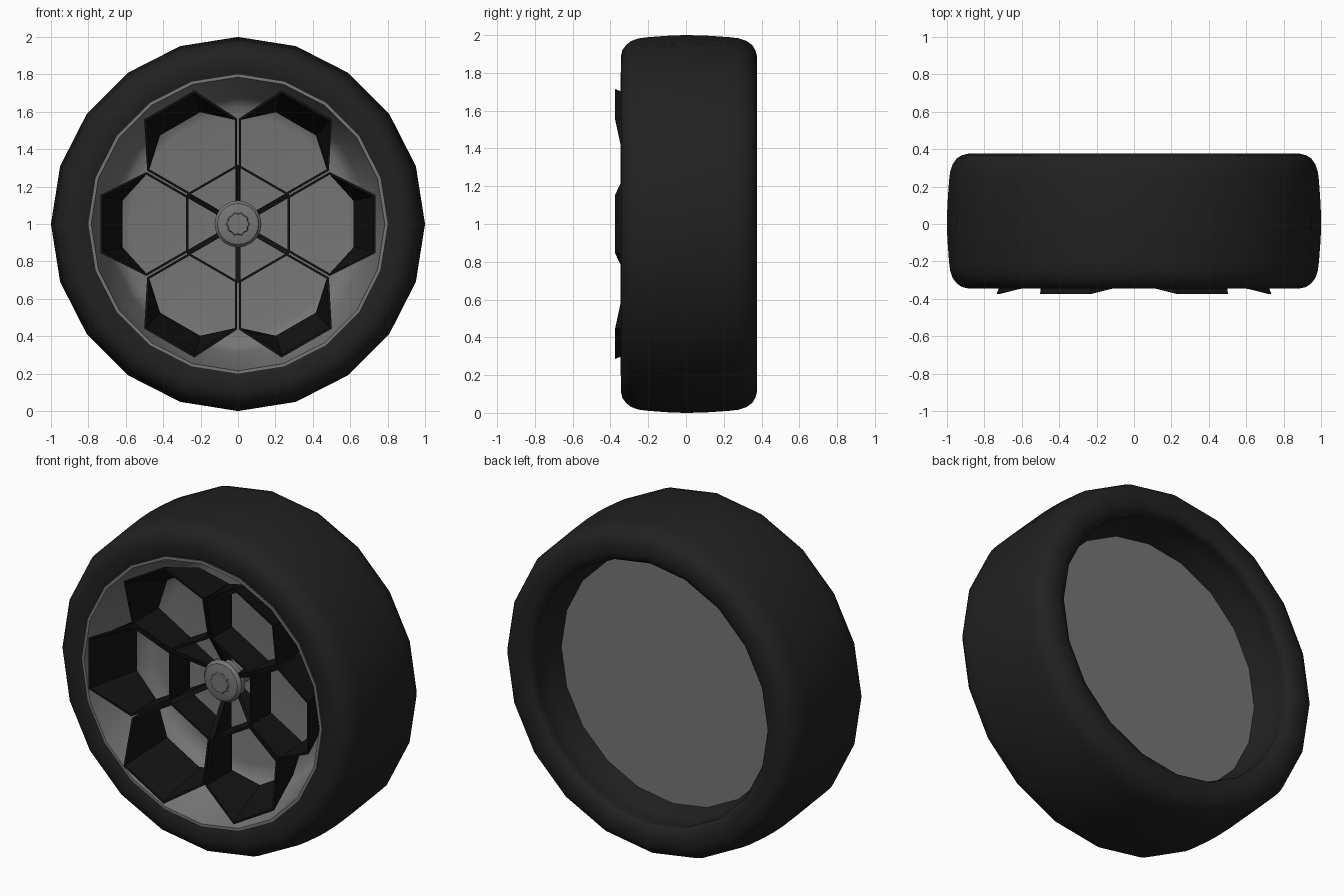
import bpy, bmesh
from math import sin, cos, pi, radians

if "Cube" in bpy.data.objects:
    bpy.data.objects.remove(bpy.data.objects["Cube"])

def material(name, v):
    m = bpy.data.materials.new(name)
    m.diffuse_color = (v, v, v, 1)
    m.use_nodes = True
    m.node_tree.nodes["Principled BSDF"].inputs["Base Color"].default_value = m.diffuse_color
    return m

rubber = material("rubber", 0.015)
black = material("black_plastic", 0.006)
grey = material("grey_metal", 0.18)

def finish(bm, name, mat, angle=None):
    bmesh.ops.remove_doubles(bm, verts=bm.verts, dist=1e-5)
    bmesh.ops.recalc_face_normals(bm, faces=bm.faces)
    me = bpy.data.meshes.new(name)
    bm.to_mesh(me)
    bm.free()
    ob = bpy.data.objects.new(name, me)
    bpy.context.collection.objects.link(ob)
    me.materials.append(mat)
    if angle:
        bpy.ops.object.select_all(action='DESELECT')
        ob.select_set(True)
        bpy.context.view_layer.objects.active = ob
        bpy.ops.object.shade_smooth_by_angle(angle=radians(angle))
    return ob

def lathe(name, profile, mat, n=20, angle=35, closed=False, star=0):
    """Revolve (radius, y) points about the axle."""
    bm = bmesh.new()
    rings = []
    for r, y in profile:
        ring = []
        for i in range(n):
            a, rr = 2 * pi * i / n, r * (1 - star * (i % 2))
            ring.append(bm.verts.new((rr * cos(a), y, 1 + rr * sin(a))))
        rings.append(ring)
    pairs = list(zip(rings, rings[1:])) + ([(rings[-1], rings[0])] if closed else [])
    for a, b in pairs:
        for i in range(n):
            j = (i + 1) % n
            bm.faces.new((a[i], a[j], b[j], b[i]))
    if not closed:
        bm.faces.new(rings[0])
        bm.faces.new(rings[-1])
    return finish(bm, name, mat, angle)

# Tyre
lathe("tyre", [(.80, -.335), (.83, -.345), (.885, -.345), (.92, -.337), (.947, -.318),
               (.969, -.29), (.983, -.25), (.989, -.20), (.998, -.08), (1, 0), (.998, .1),
               (.989, .23), (.983, .28), (.969, .32), (.948, .35), (.92, .368), (.885, .376),
               (.84, .376), (.80, .362), (.783, .335), (.79, .31), (.775, .22), (.745, .125),
               (.735, .06)], rubber, angle=50, closed=True)

# Rim dish: back disc, wall, front lip, sloped inside, floor
lathe("rim", [(.75, .125), (.75, .08), (.80, -.33), (.803, -.346), (.785, -.346), (.78, -.325),
              (.69, .0), (.665, .04), (.63, .065), (.58, .075)], grey, angle=40)

# Hub cap with a small star-shaped nut
lathe("hub", [(.07, .09), (.07, -.09), (.125, -.11), (.125, -.145), (.11, -.163), (.07, -.172)], grey)
lathe("hub_nut", [(.068, -.165), (.06, -.18)], grey, star=.14, angle=None)

# Six hexagonal cells: (x, z, y) of front edge and rear edge of half a cell
REAR = -.08
front = [(.265, .148, -.265), (.49, .278, -.318), (.735, .155, -.375)]
rear = [(.265, .148, REAR), (.49, .278, REAR), (.625, .13, REAR)]

def loop(half):
    return half + [(x, -z, y) for x, z, y in reversed(half)]

def inset(points, k):
    cx = .5
    return [(cx + (x - cx) * k, z * k, y) for x, z, y in points]

for c in range(6):
    bm = bmesh.new()
    ca, sa = cos(c * pi / 3), sin(c * pi / 3)
    rings = [[bm.verts.new((x * ca - z * sa, y, 1 + x * sa + z * ca)) for x, z, y in pts]
             for pts in (loop(front), inset(loop(front), .95),
                         inset(loop(rear), .95), loop(rear))]
    for a, b in zip(rings, rings[1:] + rings[:1]):
        for i in range(6):
            j = (i + 1) % 6
            bm.faces.new((a[i], a[j], b[j], b[i]))
    finish(bm, "cell_%d" % c, black)

# Inner spokes from the hub to the cells
for c in range(6):
    bm = bmesh.new()
    t = pi / 6 + c * pi / 3
    sides = []
    for w in (-.014, .014):
        sides.append([bm.verts.new((r * cos(t) - w * sin(t), y, 1 + r * sin(t) + w * cos(t)))
                      for r, y in ((.05, REAR), (.05, -.10), (.12, -.14), (.315, -.265), (.315, REAR))])
    bm.faces.new(sides[0])
    bm.faces.new(sides[1])
    for i in range(5):
        j = (i + 1) % 5
        bm.faces.new((sides[0][i], sides[0][j], sides[1][j], sides[1][i]))
    finish(bm, "inner_spoke_%d" % c, black)
